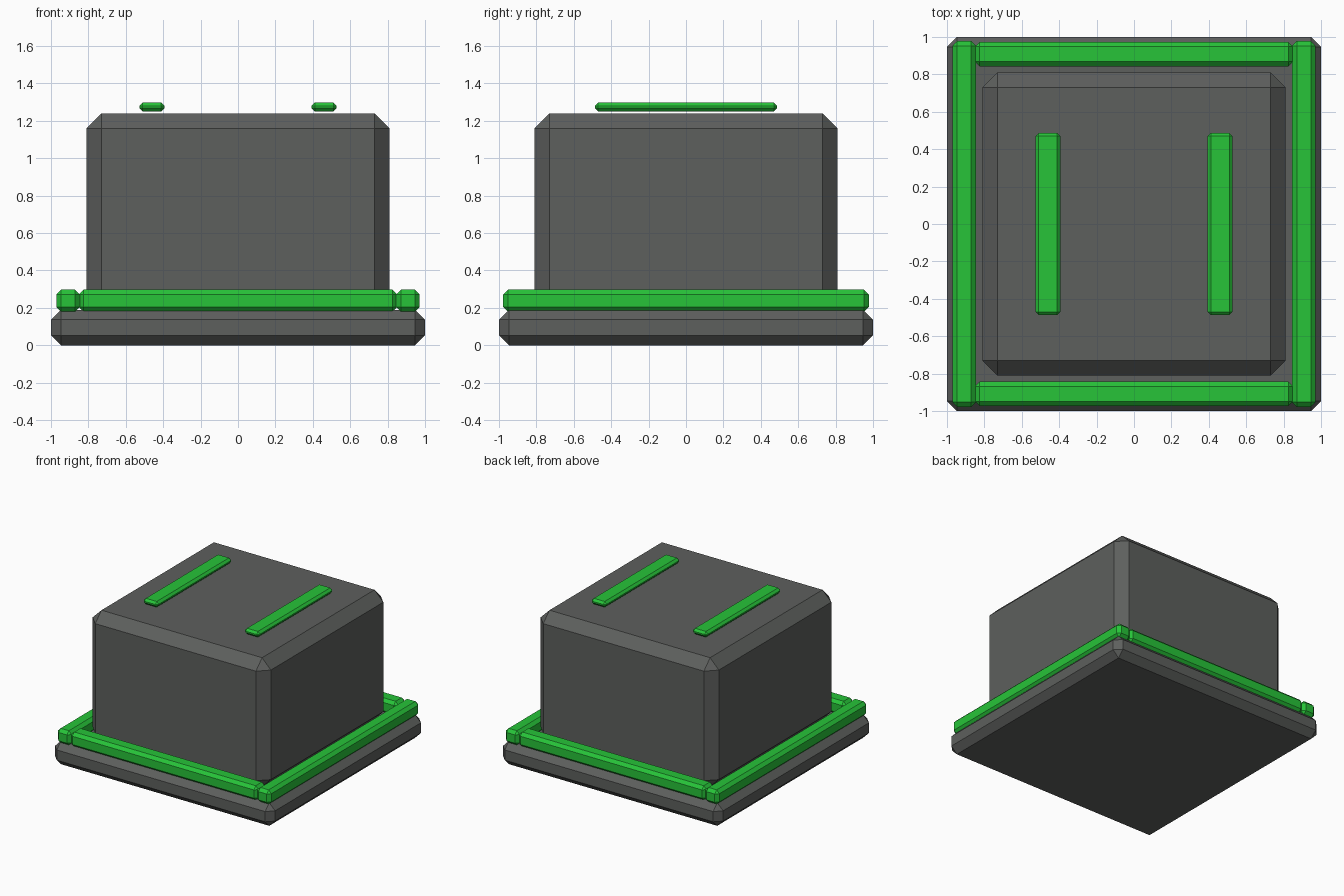
import bpy

if "Cube" in bpy.data.objects:
    bpy.data.objects.remove(bpy.data.objects["Cube"])

green = bpy.data.materials.new("green")
green.diffuse_color = (0.02, 0.55, 0.04, 1)
green.use_nodes = True
green.node_tree.nodes["Principled BSDF"].inputs["Base Color"].default_value = green.diffuse_color
grey = bpy.data.materials.new("dark_grey")
grey.diffuse_color = (0.11, 0.115, 0.11, 1)
grey.use_nodes = True
grey.node_tree.nodes["Principled BSDF"].inputs["Base Color"].default_value = grey.diffuse_color


def chamfer_box(name, center, size, bevel, mat):
    """Flat-shaded box with a single-segment chamfer on every edge."""
    bpy.ops.mesh.primitive_cube_add(size=1, location=center)
    ob = bpy.context.object
    ob.name = name
    ob.scale = size
    bpy.ops.object.transform_apply(location=False, rotation=False, scale=True)
    mod = ob.modifiers.new("chamfer", 'BEVEL')
    mod.width = bevel
    mod.segments = 1
    mod.limit_method = 'NONE'
    ob.data.materials.append(mat)
    return ob


# Base plate and main block
chamfer_box("base_plate", (0, 0, 0.095), (2, 2, 0.19), 0.053, grey)
chamfer_box("body", (0, 0, 0.71), (1.62, 1.62, 1.06), 0.08, grey)

for s, side, end in ((-1, "left", "front"), (1, "right", "back")):
    # Rails around the rim
    chamfer_box(side + "_rail", (s * 0.908, 0, 0.238), (0.125, 1.955, 0.118), 0.025, green)
    chamfer_box(end + "_rail", (0, s * 0.908, 0.238), (1.70, 0.13, 0.118), 0.025, green)
    # Strips floating just above the top
    chamfer_box(side + "_top_strip", (s * 0.46, 0, 1.274), (0.135, 0.975, 0.047), 0.018, green)
